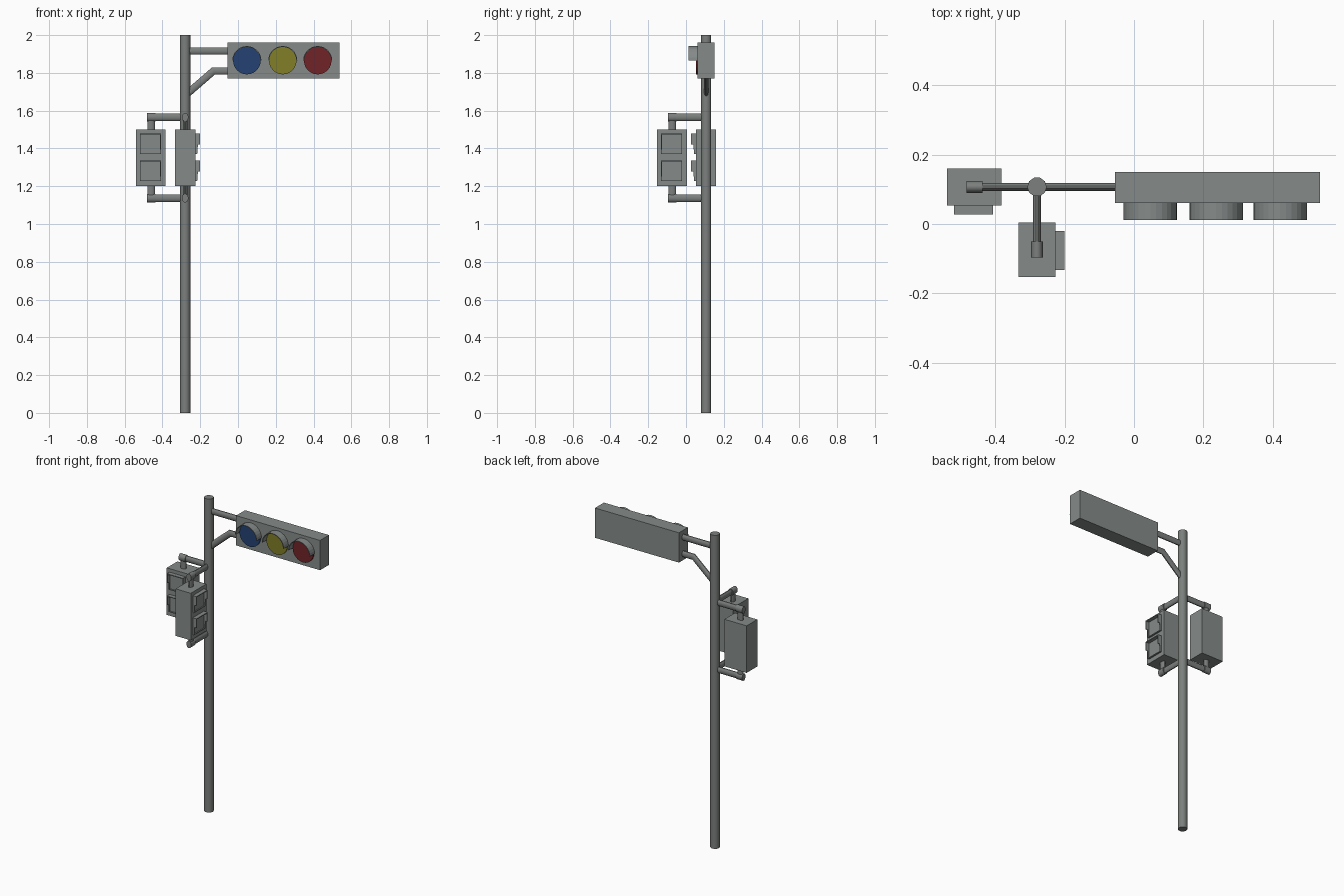
import bpy, bmesh, math
from mathutils import Vector, Matrix

if "Cube" in bpy.data.objects:
    bpy.data.objects.remove(bpy.data.objects["Cube"])

PX, PY = -0.28, 0.107          # pole axis


def mat(name, rgb):
    m = bpy.data.materials.new(name)
    m.diffuse_color = (*rgb, 1)
    m.use_nodes = True
    m.node_tree.nodes["Principled BSDF"].inputs["Base Color"].default_value = m.diffuse_color
    return m


GREY = mat("housing grey", (0.235, 0.26, 0.255))
STEEL = mat("pole grey", (0.20, 0.215, 0.205))
BLUE = mat("lens blue", (0.018, 0.055, 0.17))
YELLOW = mat("lens yellow", (0.22, 0.21, 0.02))
RED = mat("lens red", (0.16, 0.017, 0.02))


def finish(name, bm, material, xf=None, smooth=False):
    if xf:
        bm.transform(xf)
    bmesh.ops.recalc_face_normals(bm, faces=bm.faces)
    me = bpy.data.meshes.new(name)
    bm.to_mesh(me)
    bm.free()
    me.materials.append(material)
    ob = bpy.data.objects.new(name, me)
    bpy.context.collection.objects.link(ob)
    if smooth:
        bpy.context.view_layer.objects.active = ob
        ob.select_set(True)
        bpy.ops.object.shade_smooth_by_angle(angle=math.radians(40))
        ob.select_set(False)
    return ob


def box(name, lo, hi, material, xf=None):
    bm = bmesh.new()
    bmesh.ops.create_cube(bm, size=1)
    for v in bm.verts:
        v.co = [(a + b) / 2 + c * (b - a) for a, b, c in zip(lo, hi, v.co)]
    return finish(name, bm, material, xf)


def tube(name, path, y, ry, rn, material, sides=12, xf=None):
    """Elliptical tube along an (x, z) path lying in the plane at depth y."""
    bm = bmesh.new()
    pts = [Vector(p) for p in path]
    dirs = [(b - a).normalized() for a, b in zip(pts, pts[1:])]
    rings = []
    for i, p in enumerate(pts):
        d0, d1 = dirs[max(i - 1, 0)], dirs[min(i, len(dirs) - 1)]
        d = (d0 + d1).normalized()
        n = Vector((-d.y, d.x)) / d.dot(d0)      # mitred normal
        ring = []
        for k in range(sides):
            a = 2 * math.pi * (k + 0.5) / sides
            q = p + n * rn * math.sin(a)
            ring.append(bm.verts.new((q.x, y + ry * math.cos(a), q.y)))
        rings.append(ring)
    for r, s in zip(rings, rings[1:]):
        for k in range(sides):
            j = (k + 1) % sides
            bm.faces.new((r[k], r[j], s[j], s[k]))
    bm.faces.new(rings[0])
    bm.faces.new(rings[-1])
    return finish(name, bm, material, xf, smooth=True)


def prism(name, outline, axis, lo, hi, material, xf=None):
    """Extrude a closed 2D outline along x (outline y,z) or y (outline x,z)."""
    bm = bmesh.new()
    at = (lambda p, t: (t, *p)) if axis == "x" else (lambda p, t: (p[0], t, p[1]))
    a = [bm.verts.new(at(p, lo)) for p in outline]
    b = [bm.verts.new(at(p, hi)) for p in outline]
    bm.faces.new(a)
    bm.faces.new(b)
    for i in range(len(a)):
        j = (i + 1) % len(a)
        bm.faces.new((a[i], a[j], b[j], b[i]))
    return finish(name, bm, material, xf)


# Pole and the two arms of the vehicle signal
tube("pole", [(PX, 0), (PX, 2)], PY, 0.028, 0.028, STEEL, 10)
tube("upper_arm", [(PX, 1.916), (-0.05, 1.916)], PY, 0.0115, 0.02, STEEL)
tube("lower_arm", [(PX, 1.68), (-0.13, 1.81), (-0.05, 1.81)], PY, 0.0115, 0.02, STEEL)

# Vehicle signal housing with lenses and half-round visors
box("signal_housing", (-0.055, 0.06, 1.77), (0.537, 0.15, 1.96), GREY)
for x, m, c in ((0.047, BLUE, "blue"), (0.237, YELLOW, "yellow"), (0.422, RED, "red")):
    z, n = 1.865, 24
    disc = [(x + 0.073 * math.cos(2 * math.pi * k / n),
             z + 0.073 * math.sin(2 * math.pi * k / n)) for k in range(n)]
    prism(c + "_lens", disc, "y", 0.052, 0.061, m)
    arc = [math.pi * k / 14 for k in range(15)]
    rim = [(x + 0.077 * math.cos(a), z + 0.077 * math.sin(a)) for a in arc]
    rim += [(x + 0.072 * math.cos(a), z + 0.072 * math.sin(a)) for a in reversed(arc)]
    prism(c + "_visor", rim, "y", 0.012, 0.061, GREY)

# Two pedestrian signals: the second is the first turned 90 degrees about the pole
TURN = (Matrix.Translation((PX, PY, 0)) @ Matrix.Rotation(math.pi / 2, 4, "Z")
        @ Matrix.Translation((-PX, -PY, 0)))
for side, xf in (("left", None), ("front", TURN)):
    box(side + "_walk_housing", (-0.54, 0.053, 1.2), (-0.383, 0.16, 1.5), GREY, xf)
    for row, z0, z1 in (("upper", 1.37, 1.478), ("lower", 1.228, 1.336)):
        tag = f"{side}_{row}_"
        zm = z0 + 0.05
        wall = [(0.054, z0), (0.043, z0), (0.039, zm), (0.027, zm), (0.027, z1), (0.054, z1)]
        prism(tag + "hood_wall_a", wall, "x", -0.52, -0.515, GREY, xf)
        prism(tag + "hood_wall_b", wall, "x", -0.412, -0.407, GREY, xf)
        box(tag + "hood_top", (-0.515, 0.027, z1 - 0.005), (-0.412, 0.054, z1), GREY, xf)
        box(tag + "hood_sill", (-0.515, 0.043, z0), (-0.412, 0.054, z0 + 0.005), GREY, xf)
        box(tag + "screen", (-0.515, 0.049, z0 + 0.005), (-0.412, 0.054, z1 - 0.005), GREY, xf)
    # Brackets above and below, mirrored about the housing's middle
    for end, s in (("top", 1), ("bottom", -1)):
        z = 1.351 + s * 0.214
        tag = f"{side}_{end}_"
        tube(tag + "bracket", [(-0.45, z), (PX, z)], PY, 0.0115, 0.02, STEEL, 12, xf)
        tube(tag + "elbow", [(-0.483, z), (-0.437, z)], PY, 0.0175, 0.023, STEEL, 12, xf)
        tube(tag + "stub", [(-0.46, z), (-0.46, 1.351 + s * 0.145)], PY, 0.0125, 0.02, STEEL, 12, xf)
